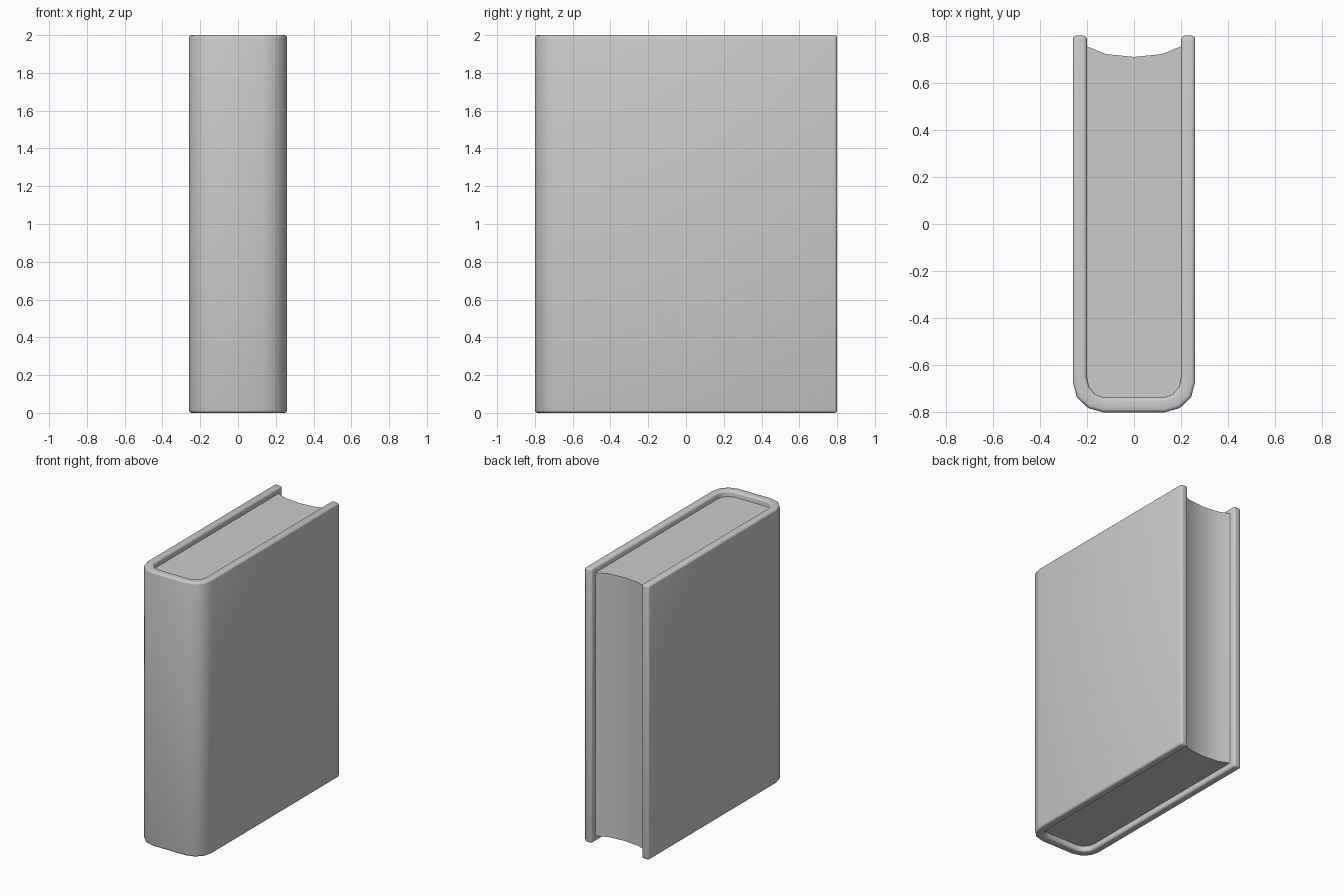
import bpy, bmesh
from math import radians

if "Cube" in bpy.data.objects:
    bpy.data.objects.remove(bpy.data.objects["Cube"])


def mirrored(half):
    """Right-hand profile half plus its mirror image, as one running outline."""
    left = [(-x, y) for x, y in reversed(half) if x > 0]
    return half + left


def finish(name, bm):
    bmesh.ops.recalc_face_normals(bm, faces=bm.faces)
    mesh = bpy.data.meshes.new(name)
    bm.to_mesh(mesh)
    bm.free()
    obj = bpy.data.objects.new(name, mesh)
    bpy.context.collection.objects.link(obj)
    bpy.ops.object.select_all(action='DESELECT')
    obj.select_set(True)
    bpy.context.view_layer.objects.active = obj
    bpy.ops.object.shade_smooth_by_angle(angle=radians(50))
    return obj


def extrude_up(bm, faces, height):
    new = bmesh.ops.extrude_face_region(bm, geom=faces)
    verts = [v for v in new['geom'] if isinstance(v, bmesh.types.BMVert)]
    bmesh.ops.translate(bm, verts=verts, vec=(0, 0, height))


# Cover: U-shaped strip wrapped around the spine, with softened rims
outer = mirrored([(0.26, 0.80), (0.26, -0.67), (0.243, -0.735), (0.195, -0.782), (0.13, -0.80)])
inner = mirrored([(0.20, 0.80), (0.20, -0.65), (0.192, -0.69), (0.167, -0.722), (0.13, -0.737)])
bm = bmesh.new()
out_v = [bm.verts.new((x, y, 0)) for x, y in outer]
in_v = [bm.verts.new((x, y, 0)) for x, y in inner]
strip = [bm.faces.new((out_v[i], out_v[i + 1], in_v[i + 1], in_v[i]))
         for i in range(len(outer) - 1)]
extrude_up(bm, strip, 2.0)
bmesh.ops.recalc_face_normals(bm, faces=bm.faces)
rims = [e for e in bm.edges if e.calc_face_angle(0) > radians(60)]
bmesh.ops.bevel(bm, geom=rims, offset=0.015, segments=3, profile=0.5, affect='EDGES')
finish("cover", bm)

# Pages: recessed block, rounded at the spine and hollowed at the fore edge
pages = mirrored([(0.0, 0.71), (0.12, 0.722), (0.20, 0.755), (0.20, -0.65),
                  (0.192, -0.69), (0.167, -0.722), (0.13, -0.737)])
bm = bmesh.new()
base = bm.faces.new([bm.verts.new((x, y, 0.04)) for x, y in pages])
extrude_up(bm, [base], 1.92)
finish("pages", bm)
